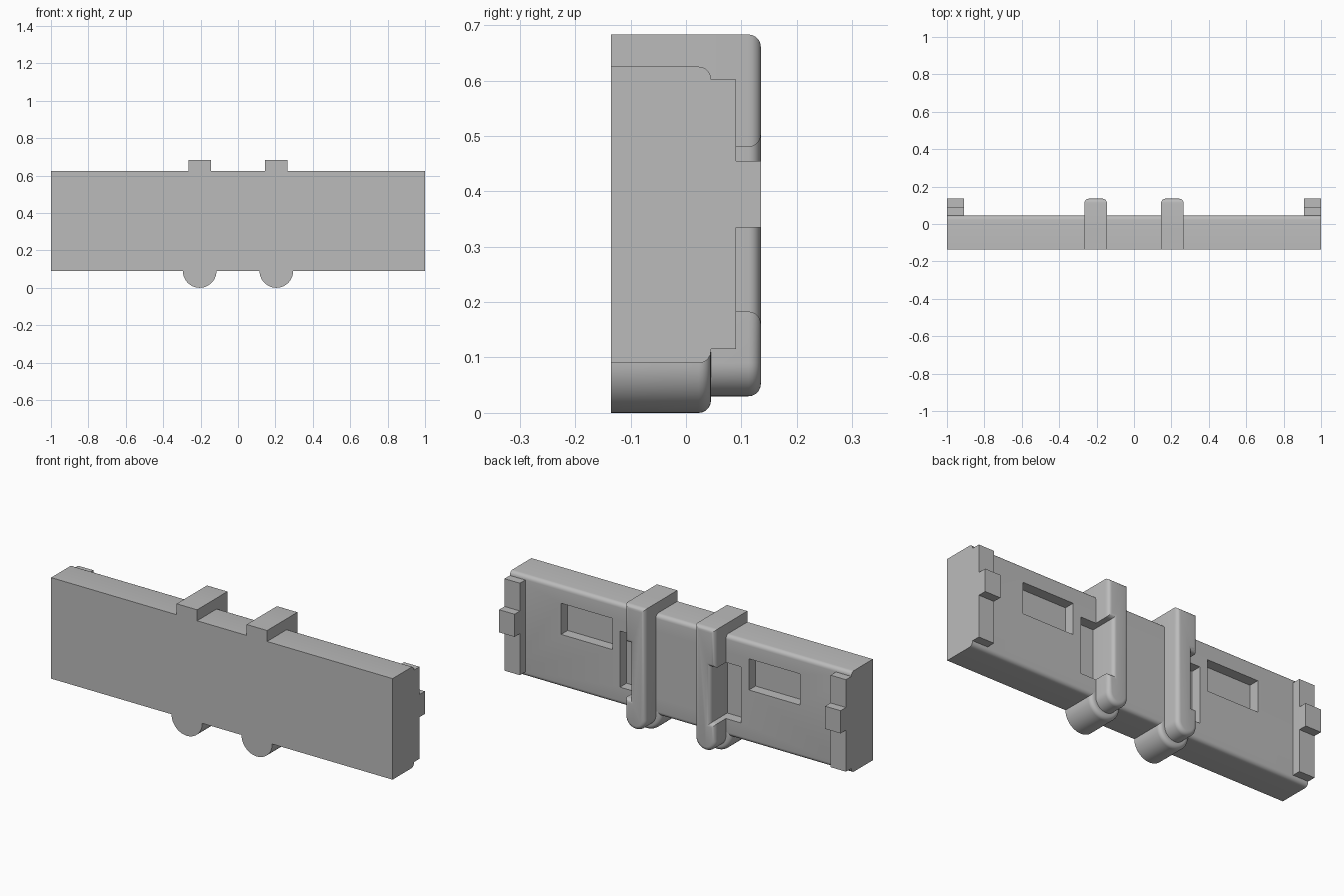
import bpy, bmesh, math

if "Cube" in bpy.data.objects:
    bpy.data.objects.remove(bpy.data.objects["Cube"])

FRONT, BACK, LEDGE, REAR = -0.135, 0.045, 0.09, 0.135
FLOOR = -0.01
ROUND = 0.022

grey = bpy.data.materials.new("plain_grey")
grey.use_nodes = True
colour = (0.5, 0.5, 0.5, 1)
grey.diffuse_color = colour
grey.node_tree.nodes["Principled BSDF"].inputs["Base Color"].default_value = colour


def prism(name, outline, y0, y1, rounded=None):
    """Extrude an x-z outline along y; round rear edges accepted by the rule."""
    bm = bmesh.new()
    face = bm.faces.new([bm.verts.new((x, y0, z)) for x, z in outline])
    ext = bmesh.ops.extrude_face_region(bm, geom=[face], use_keep_orig=True)
    for v in ext["geom"]:
        if isinstance(v, bmesh.types.BMVert):
            v.co.y = y1
    bmesh.ops.recalc_face_normals(bm, faces=bm.faces)
    if rounded:
        edges = [e for e in bm.edges
                 if all(abs(v.co.y - y1) < 1e-5 for v in e.verts) and rounded(e)]
        bmesh.ops.bevel(bm, geom=edges, offset=ROUND, segments=5,
                        profile=0.5, affect='EDGES', clamp_overlap=False)
        bmesh.ops.recalc_face_normals(bm, faces=bm.faces)
    mesh = bpy.data.meshes.new(name)
    bm.to_mesh(mesh)
    bm.free()
    mesh.materials.append(grey)
    obj = bpy.data.objects.new(name, mesh)
    bpy.context.collection.objects.link(obj)
    return obj


def rect(x0, x1, z0, z1):
    return [(x0, z0), (x1, z0), (x1, z1), (x0, z1)]


def lower_arc(cx, cz, r, steps=28):
    """Half circle below cz, from -x to +x."""
    angles = [math.pi + math.pi * i / steps for i in range(steps + 1)]
    return [(cx + r * math.cos(a), cz + r * math.sin(a)) for a in angles]


def mirrored(outline, side):
    return [(side * x, z) for x, z in outline]


def smooth(obj):
    bpy.ops.object.select_all(action='DESELECT')
    obj.select_set(True)
    bpy.context.view_layer.objects.active = obj
    bpy.ops.object.shade_smooth_by_angle(angle=math.radians(35))


def along_x(edge):
    a, b = edge.verts
    return abs(a.co.z - b.co.z) < 1e-5


def every(edge):
    return True


# Main slab, rounded along its top and bottom rear edges
slab = prism("slab", rect(-1, 1, 0.09, 0.625), FRONT, BACK, along_x)

# Recesses: a window and a slot beside the strap on each half
for side in (-1, 1):
    for hole in (rect(0.40, 0.70, 0.37, 0.535), rect(0.225, 0.355, 0.183, 0.48)):
        cutter = prism("cutter", mirrored(hole, side), FLOOR, 0.2)
        cutter.hide_render = True
        mod = slab.modifiers.new("recess", 'BOOLEAN')
        mod.operation = 'DIFFERENCE'
        mod.solver = 'EXACT'
        mod.object = cutter
        bpy.context.view_layer.objects.active = slab
        bpy.ops.object.modifier_apply(modifier=mod.name)
        bpy.data.objects.remove(cutter)
smooth(slab)

for side, label in ((1, "left"), (-1, "right")):
    # Half-round foot under the slab
    foot = lower_arc(0.205, 0.09, 0.09) + [(0.295, 0.137), (0.115, 0.137)]
    smooth(prism(label + "_foot", mirrored(foot, side), FRONT, BACK, every))

    # Rear strap with a rounded lower end and a notch on its outer side
    strap = lower_arc(0.205, 0.09, 0.06) + [
        (0.265, 0.183), (0.235, 0.183), (0.235, 0.48), (0.265, 0.48),
        (0.265, 0.683), (0.145, 0.683)]
    smooth(prism(label + "_strap", mirrored(strap, side), FLOOR - 0.01, REAR, every))

    # Strap top running to the front
    prism(label + "_strap_top", mirrored(rect(0.145, 0.265, 0.625, 0.683), side),
          FRONT, FLOOR - 0.01)

    # End flange and its small tab
    prism(label + "_flange", mirrored(rect(0.91, 1, 0.115, 0.602), side), BACK, LEDGE)
    prism(label + "_tab", mirrored(rect(0.91, 1, 0.335, 0.455), side), LEDGE, REAR)
